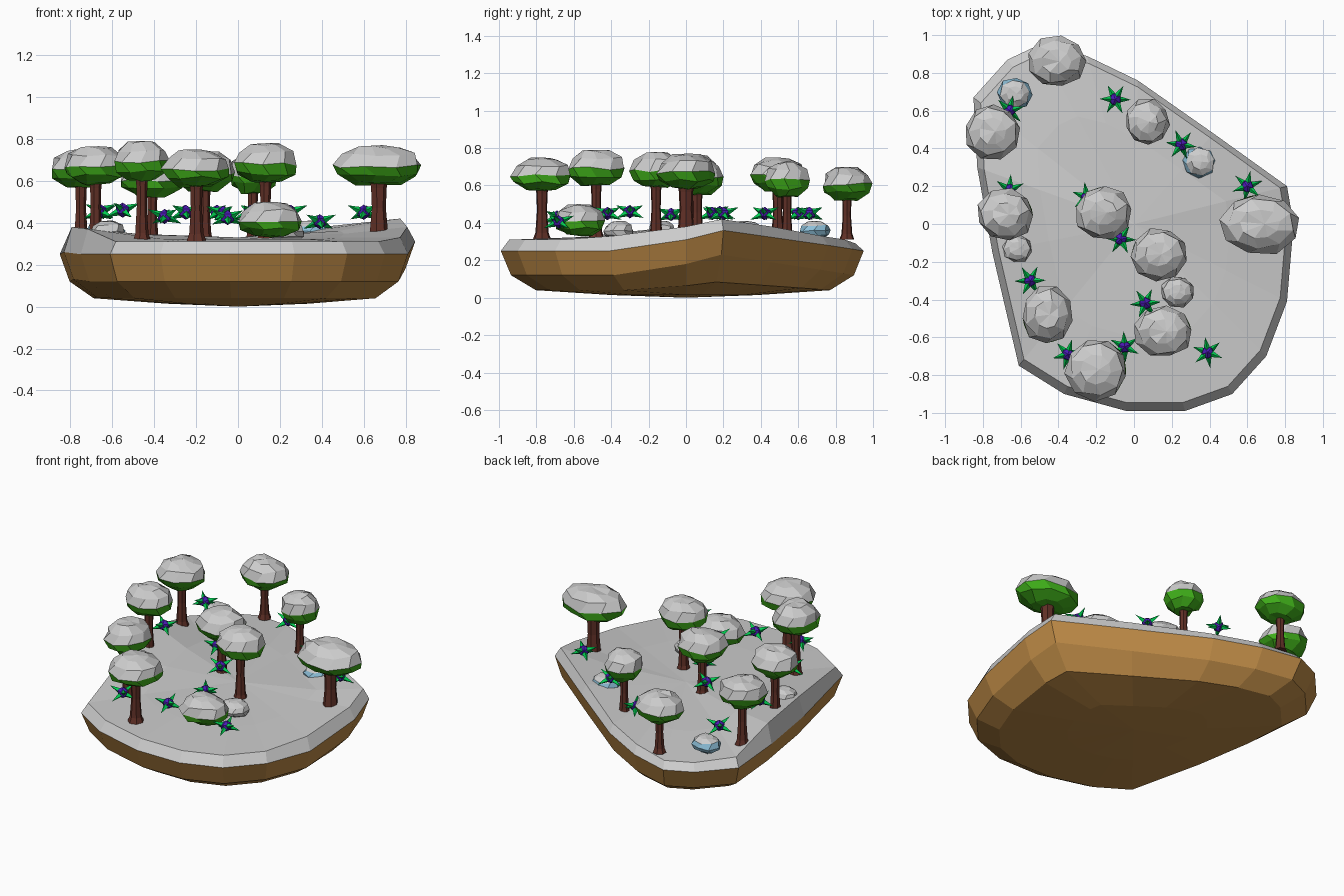
import bpy, bmesh, math, random
from mathutils import Matrix, Vector

if "Cube" in bpy.data.objects:
    bpy.data.objects.remove(bpy.data.objects["Cube"])
random.seed(4)


def mat(name, r, g, b):
    m = bpy.data.materials.new(name)
    m.diffuse_color = (r, g, b, 1)
    m.use_nodes = True
    m.node_tree.nodes["Principled BSDF"].inputs["Base Color"].default_value = m.diffuse_color
    return m


EARTH = mat("earth", .50, .25, .06)
LEAF = mat("leaf", .05, .42, .01)
BARK = mat("bark", .12, .03, .02)
PETAL = mat("petal", .0, .62, .08)
CORE = mat("flower_core", .07, .01, .45)
BLUE = mat("blue_rock", .27, .53, .70)


def add(name, bm, material=None):
    me = bpy.data.meshes.new(name)
    bmesh.ops.recalc_face_normals(bm, faces=bm.faces[:])
    bm.to_mesh(me)
    bm.free()
    ob = bpy.data.objects.new(name, me)
    bpy.context.collection.objects.link(ob)
    if material:
        me.materials.append(material)
    return ob


def loft(name, rings, material=None, start=None, end=None):
    """Skin closed rings of points; optional pole points close the ends."""
    bm = bmesh.new()
    vr = [[bm.verts.new(p) for p in r] for r in rings]
    n = len(vr[0])
    for a, b in zip(vr, vr[1:]):
        for i in range(n):
            j = (i + 1) % n
            bm.faces.new((a[i], a[j], b[j], b[i]))
    for ring, pole in ((vr[0], start), (vr[-1], end)):
        if pole is not None:
            c = bm.verts.new(pole)
            for i in range(n):
                bm.faces.new((ring[i], ring[(i + 1) % n], c))
    return add(name, bm, material)


# Island: outline x, y, height of earth edge, height of upper rim
OUT = [(-.61, -.75, .25, .31), (-.37, -.9, .25, .31), (-.04, -.99, .25, .31),
       (.27, -.99, .25, .31), (.52, -.9, .25, .31), (.70, -.7, .25, .31),
       (.81, -.41, .25, .33), (.845, 0, .31, .38), (.81, .2, .36, .42),
       (.42, .48, .32, .38), (.02, .76, .28, .33), (-.25, .89, .26, .31),
       (-.5, .95, .25, .29), (-.67, .87, .25, .29), (-.85, .67, .25, .30),
       (-.83, .3, .26, .38), (-.75, -.15, .25, .37)]


def ring(s, zf):
    return [(x * s, y * s, zf(a, b)) for x, y, a, b in OUT]


edge = ring(1, lambda a, b: a)
loft("island_earth", [edge, ring(.945, lambda a, b: a - .13),
                      ring(.81, lambda a, b: .04 + (a - .25) * .4),
                      ring(.4, lambda a, b: .014)], EARTH, end=(0, 0, 0))
loft("island_ground", [edge, ring(.955, lambda a, b: b),
                       ring(.6, lambda a, b: .33 + (b - .33) * .35)], end=(0, 0, .33))


# Faceted blob in two pieces: coloured underside, grey cap
def blob(name, x, y, rx, ry, z0, z1, material, n=9, split=2):
    prof = [(.5, .03), (.9, .24), (1.0, .47), (.84, .76), (.48, .95)]
    turn, h = random.random() * 6, z1 - z0
    rings = []
    for k, (r, t) in enumerate(prof):
        pts = []
        for i in range(n):
            a = turn + 2 * math.pi * (i + .35 * (k % 2)) / n
            q = r * random.uniform(.93, 1.04)
            z = z0 + h * (t + random.uniform(-.05, .05))
            pts.append((x + rx * q * math.cos(a), y + ry * q * math.sin(a), z))
        rings.append(pts)
    loft(name + "_underside", rings[:split + 1], material, start=(x, y, z0))
    loft(name + "_cap", rings[split:], end=(x + rx * .1, y, z1))


def trunk(x, y, z0, z1, s):
    rings = []
    for r, t in ((.046, 0), (.033, .12), (.025, .5), (.028, .8), (.036, 1)):
        rings.append([(x + s * r * math.cos(i * math.pi / 3.5),
                       y + s * r * math.sin(i * math.pi / 3.5),
                       z0 + (z1 - z0) * t) for i in range(7)])
    loft("tree_trunk", rings, BARK, start=(x, y, z0), end=(x, y, z1))


# Trees: x, y, rx, ry, canopy bottom, canopy top, trunk size
for x, y, rx, ry, z0, z1, s in [
        (-.41, .86, .16, .14, .52, .70, .9), (-.75, .49, .15, .15, .57, .75, 1),
        (-.68, .05, .155, .14, .58, .765, 1), (-.16, .06, .155, .145, .55, .74, 1),
        (.13, -.16, .155, .14, .59, .78, 1), (.67, 0, .22, .165, .58, .77, 1.4),
        (-.46, -.48, .14, .16, .60, .79, 1), (-.20, -.77, .17, .17, .57, .75, 1.1),
        (.07, .54, .12, .125, .54, .73, .9)]:
    trunk(x, y, .31, z0 + .05, s)
    blob("tree_canopy", x, y, rx, ry, z0, z1, LEAF)

# Low bush
blob("bush", .155, -.57, .16, .14, .33, .50, LEAF)

# Rocks
for x, y, r, h, m in [(-.63, .69, .095, .41, BLUE), (.35, .33, .095, .41, BLUE),
                      (.23, -.36, .092, .41, None), (-.62, -.13, .085, .41, None)]:
    blob("rock", x, y, r, r * .92, .31, h, m, n=8, split=3 if m else 2)


# Flowers: spiky star around a faceted core
def flower(x, y, z):
    at = Matrix.Translation((x, y, z)) @ Matrix.Rotation(random.random() * 6, 4, 'Z')
    bm = bmesh.new()
    bmesh.ops.create_icosphere(bm, subdivisions=1, radius=.036, matrix=at)
    add("flower_core", bm, CORE)
    bm = bmesh.new()
    for i in range(6):
        d = Matrix.Rotation(i * math.pi / 3, 4, 'Z') @ \
            Matrix.Rotation(math.radians(90 + (22 if i % 2 else -22)), 4, 'Y')
        bmesh.ops.create_cone(bm, cap_ends=True, segments=4, radius1=.02, radius2=0, depth=.075,
                              matrix=at @ d @ Matrix.Translation((0, 0, .052)))
    add("flower_petals", bm, PETAL)


for p in [(-.1, .66, .45), (.25, .42, .45), (.6, .2, .45), (-.66, .6, .45),
          (-.25, .14, .45), (-.07, -.08, .445), (-.55, -.3, .46), (.06, -.42, .45),
          (-.05, -.65, .425), (.39, -.68, .405), (-.35, -.69, .43), (-.66, .18, .455)]:
    flower(*p)
